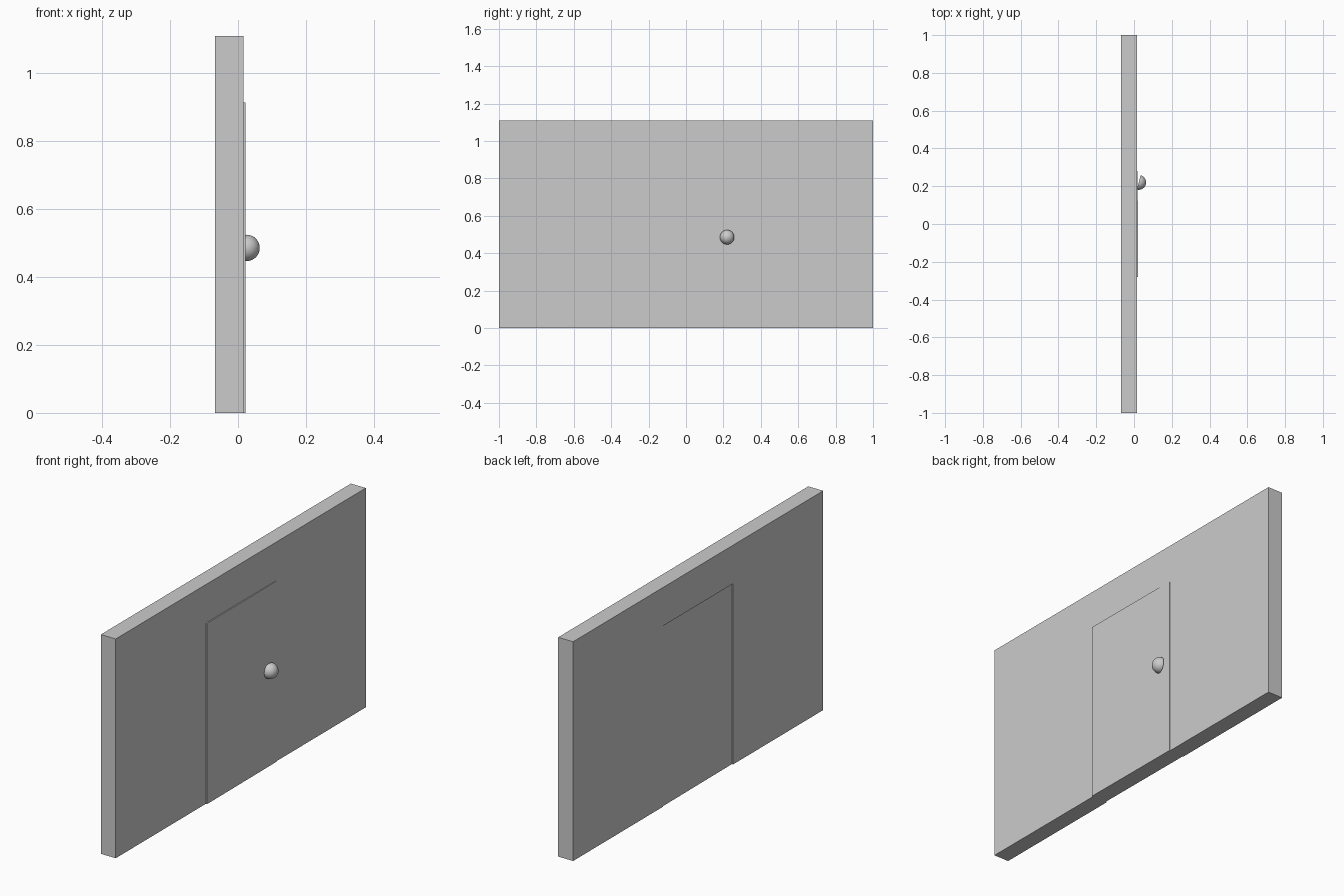
import bpy, bmesh, math
from mathutils import Matrix

if "Cube" in bpy.data.objects:
    bpy.data.objects.remove(bpy.data.objects["Cube"])


def finish(name, bm, smooth=False):
    bmesh.ops.recalc_face_normals(bm, faces=bm.faces)
    mesh = bpy.data.meshes.new(name)
    bm.to_mesh(mesh)
    bm.free()
    obj = bpy.data.objects.new(name, mesh)
    bpy.context.collection.objects.link(obj)
    if smooth:
        bpy.ops.object.select_all(action='DESELECT')
        obj.select_set(True)
        bpy.context.view_layer.objects.active = obj
        bpy.ops.object.shade_smooth_by_angle(angle=math.radians(40))
    return obj


def prism(name, profile, x0, x1):
    """Extrude a (y, z) outline along x."""
    bm = bmesh.new()
    face = bm.faces.new([bm.verts.new((x0, y, z)) for y, z in profile])
    ext = bmesh.ops.extrude_face_region(bm, geom=[face])
    moved = [v for v in ext["geom"] if isinstance(v, bmesh.types.BMVert)]
    bmesh.ops.translate(bm, verts=moved, vec=(x1 - x0, 0, 0))
    return finish(name, bm)


BACK, FRONT, HEIGHT = -0.068, 0.0155, 1.11
HALF_DOOR, DOOR_TOP = 0.28, 0.915

# Wall panel with a doorway reaching the floor
prism("wall", [(-1, 0), (-HALF_DOOR, 0), (-HALF_DOOR, DOOR_TOP),
               (HALF_DOOR, DOOR_TOP), (HALF_DOOR, 0), (1, 0),
               (1, HEIGHT), (-1, HEIGHT)], BACK, FRONT)

# Door leaf, very slightly ajar and proud of the wall
door = prism("door", [(-HALF_DOOR, 0), (HALF_DOOR, 0),
                      (HALF_DOOR, DOOR_TOP), (-HALF_DOOR, DOOR_TOP)],
             BACK + 0.005, FRONT + 0.005)
door.rotation_euler.z = math.radians(0.3)

# Half-round door knob, turned a little
bm = bmesh.new()
bmesh.ops.create_uvsphere(bm, u_segments=32, v_segments=16, radius=0.039)
cut = bmesh.ops.bisect_plane(bm, geom=bm.verts[:] + bm.edges[:] + bm.faces[:],
                             plane_co=(0, 0, 0), plane_no=(0, 0, 1),
                             clear_inner=True)
bmesh.ops.holes_fill(bm, edges=[e for e in bm.edges if e.is_boundary], sides=0)
bmesh.ops.transform(bm, verts=bm.verts, matrix=Matrix.Rotation(math.radians(90), 4, 'Y'))
knob = finish("door_knob", bm, smooth=True)
knob.location = (0.025, 0.22, 0.486)
knob.rotation_euler.z = math.radians(-14)
